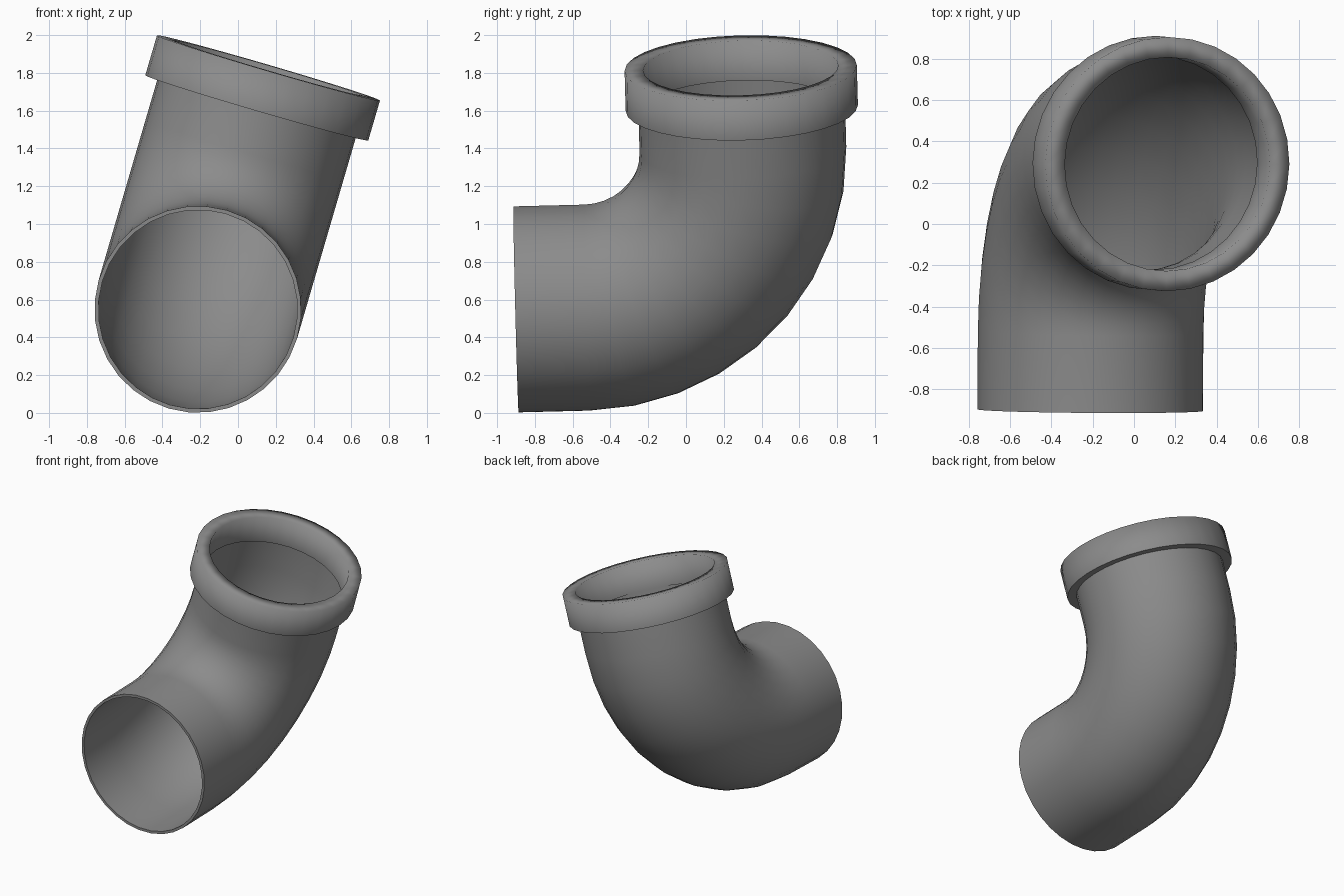
import bpy
import bmesh
from math import sin, cos, pi, radians
from mathutils import Matrix, Vector

cube = bpy.data.objects.get("Cube")
if cube:
    bpy.data.objects.remove(cube, do_unlink=True)

SIDES = 32          # sides around the pipe
BEND_STEPS = 9      # segments along the bend
BEND = 0.85         # bend radius of the centre line
FRONT = 0.374       # straight length at the open end
HEIGHT = 1.30       # top of the collar above the open end's axis
COLLAR = 0.22       # collar height
OUTER, INNER = 0.5475, 0.527
COLLAR_OUTER, COLLAR_INNER = 0.615, 0.517

# The elbow lies in its own y-z plane, then leans to its left
PLACE = (Matrix.Translation((-0.2125, -0.9, 0.548))
         @ Matrix.Rotation(radians(16.3), 4, 'Y')
         @ Matrix.Rotation(radians(1.5), 4, 'X'))

grey = bpy.data.materials.new("plain grey")
grey.use_nodes = True
colour = (0.26, 0.26, 0.26, 1)
grey.diffuse_color = colour
grey.node_tree.nodes["Principled BSDF"].inputs["Base Color"].default_value = colour


def ring(y, z, turn, radius):
    """Circle of points whose axis is turned from +y towards +z."""
    up = Vector((0, -sin(turn), cos(turn)))
    side = Vector((1, 0, 0))
    centre = Vector((0, y, z))
    return [centre + radius * (cos(a) * side + sin(a) * up)
            for a in (2 * pi * i / SIDES for i in range(SIDES))]


def closed_loft(name, rings, sharp):
    """Skin the rings into a closed wall; rings listed in sharp get hard edges."""
    bm = bmesh.new()
    loops = [[bm.verts.new(PLACE @ p) for p in r] for r in rings]
    for k, a in enumerate(loops):
        b = loops[(k + 1) % len(loops)]
        for i in range(SIDES):
            j = (i + 1) % SIDES
            bm.faces.new((a[i], a[j], b[j], b[i])).smooth = True
    bmesh.ops.recalc_face_normals(bm, faces=bm.faces)
    for k in sharp:
        for i in range(SIDES):
            bm.edges.get((loops[k][i], loops[k][(i + 1) % SIDES])).smooth = False
    mesh = bpy.data.meshes.new(name)
    bm.to_mesh(mesh)
    bm.free()
    mesh.materials.append(grey)
    obj = bpy.data.objects.new(name, mesh)
    bpy.context.collection.objects.link(obj)
    return obj


# Elbow pipe: straight mouth, quarter bend, straight neck
bottom = HEIGHT - COLLAR
path = [(0, 0, 0)]
for i in range(BEND_STEPS + 1):
    t = pi / 2 * i / BEND_STEPS
    path.append((FRONT + BEND * sin(t), BEND * (1 - cos(t)), t))
path.append((FRONT + BEND, bottom + 0.01, pi / 2))

outside = [ring(*p, OUTER) for p in path]
inside = [ring(*p, INNER) for p in reversed(path)]
n = len(path)
closed_loft("elbow_pipe", outside + inside, (0, n - 1, n, 2 * n - 1))

# Socket collar: hard lower edges, soft upper rim
profile = [(bottom, COLLAR_INNER), (bottom, COLLAR_OUTER),
           (HEIGHT, COLLAR_OUTER), (HEIGHT, COLLAR_INNER)]
closed_loft("socket_collar",
            [ring(FRONT + BEND, z, pi / 2, r) for z, r in profile], (0, 1))
